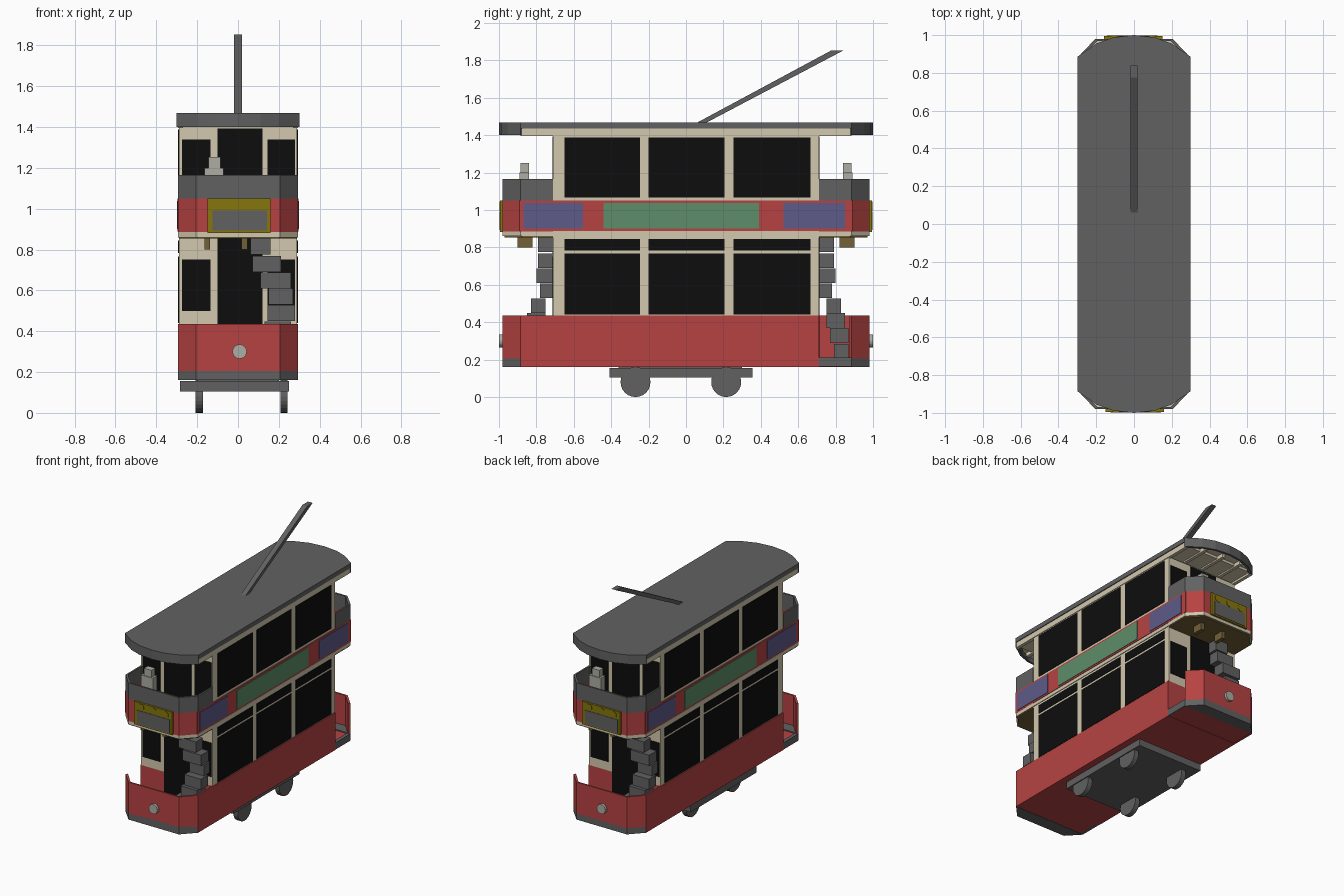
import bpy, bmesh, math
from mathutils import Matrix, Vector

if "Cube" in bpy.data.objects:
    bpy.data.objects.remove(bpy.data.objects["Cube"])


def material(name, r, g, b):
    m = bpy.data.materials.new(name)
    m.use_nodes = True
    m.diffuse_color = (r, g, b, 1)
    m.node_tree.nodes["Principled BSDF"].inputs["Base Color"].default_value = (r, g, b, 1)
    return m


GREY = material("slate_grey", .12, .12, .12)
RED = material("tram_red", .47, .055, .055)
CREAM = material("cream", .65, .58, .42)
BLACK = material("window_black", .004, .004, .004)
BLUE = material("poster_blue", .11, .105, .25)
GREEN = material("poster_green", .11, .27, .14)
GOLD = material("dark_gold", .24, .18, .004)
PALE = material("pale_grey", .42, .42, .37)
BROWN = material("wood_brown", .17, .12, .04)

HALF_TURN = Matrix.Rotation(math.pi, 4, 'Z')
W, END = .295, .71


def finish(name, bm, mat, turn):
    bmesh.ops.recalc_face_normals(bm, faces=bm.faces)
    if turn:
        bm.transform(HALF_TURN)
    mesh = bpy.data.meshes.new(name)
    bm.to_mesh(mesh)
    bm.free()
    mesh.materials.append(mat)
    obj = bpy.data.objects.new(name, mesh)
    bpy.context.collection.objects.link(obj)
    return obj


def prism(name, outline, lo, hi, mat, turn=False, axis='Z'):
    """Extrude an outline along z, or a (y, z) outline along x."""
    bm = bmesh.new()
    place = (lambda a, b: (a, b, lo)) if axis == 'Z' else (lambda a, b: (lo, a, b))
    face = bm.faces.new([bm.verts.new(place(a, b)) for a, b in outline])
    new = bmesh.ops.extrude_face_region(bm, geom=[face])["geom"]
    step = Vector((0, 0, hi - lo)) if axis == 'Z' else Vector((hi - lo, 0, 0))
    bmesh.ops.translate(bm, vec=step, verts=[v for v in new if isinstance(v, bmesh.types.BMVert)])
    return finish(name, bm, mat, turn)


def box(name, x, y, z, mat, turn=False):
    return prism(name, [(x[0], y[0]), (x[1], y[0]), (x[1], y[1]), (x[0], y[1])],
                 z[0], z[1], mat, turn)


def disc(name, centre, radius, depth, axis, mat, turn=False, sides=24):
    bm = bmesh.new()
    bmesh.ops.create_cone(bm, cap_ends=True, segments=sides, radius1=radius,
                          radius2=radius, depth=depth)
    bm.transform(Matrix.Translation(centre) @ Matrix.Rotation(math.pi / 2, 4, axis))
    return finish(name, bm, mat, turn)


def wall(name, path, t, z0, z1, mat, turn=False):
    """Thin wall along a front path, thickened inwards."""
    inner = [(x * (1 - t / W), y + (t if y < -.8 else 0)) for x, y in path]
    return prism(name, path + inner[::-1], z0, z1, mat, turn)


# Shared plan outlines
nose = [(-W, -.885), (-.205, -.98), (.205, -.98), (W, -.885)]
plan = nose + [(-x, -y) for x, y in nose]
arc = [(-.3, -.885), (-.2, -.955), (-.11, -.988), (0, -1), (.11, -.988), (.2, -.955), (.3, -.885)]
roof_plan = arc + [(-x, -y) for x, y in arc]

# Main body
box("lower_panel", (-W, W), (-END, END), (.16, .435), RED)
box("lower_saloon", (-.29, .29), (-END, END), (.435, .86), CREAM)
prism("upper_deck_floor", plan, .86, .885, CREAM)
box("upper_saloon", (-.29, .29), (-END, END), (.885, 1.4), CREAM)
box("platform_floor", (-.285, .285), (-.885, .885), (.162, .205), RED)

# Roof with cream cornice
prism("roof", roof_plan, 1.435, 1.468, GREY)
box("cornice", (-.293, .293), (-.885, .885), (1.41, 1.436), CREAM)
for s in (-1, 1):
    box("cornice_rail", sorted((s * .27, s * .295)), (-.885, .885), (1.395, 1.434), CREAM)

# Side windows, waist band and posters
bays = [(-.65, -.245), (-.2, .205), (.255, .665)]
for turn in (False, True):
    sign = -1 if turn else 1
    for bay in bays:
        y = sorted(sign * v for v in bay)
        for z in ((.44, .767), (.782, .845), (1.068, 1.388)):
            box("side_window", (.288, .293), y, z, BLACK, turn)
    box("waist_band", (.285, .2955), (-.89, .89), (.888, 1.05), RED, turn)
    for y, mat in (((-.87, -.55), BLUE), ((-.44, .39), GREEN), ((.52, .85), BLUE)):
        box("side_poster", (.29, .299), y, (.9, 1.037), mat, turn)

# Each end is the same assembly turned half way round
steps = [
    (.05, .16, -.87, -.79, .205), (.09, .21, -.87, -.77, .29), (.13, .26, -.85, -.75, .37),
    (.145, .28, -.83, -.75, .45), (.15, .27, -.78, -.71, .53), (.11, .26, -.8, -.715, .61),
    (.07, .21, -.79, -.71, .69), (.06, .16, -.79, -.71, .775)]
for turn in (False, True):
    # Bulkhead doors and windows
    door = (-.1, .12)
    box("lower_door", door, (-.715, -.705), (.21, .855), BLACK, turn)
    box("upper_door", door, (-.715, -.705), (.89, 1.392), BLACK, turn)
    for x in ((-.275, -.135), (.145, .28)):
        box("lower_end_window", x, (-.714, -.705), (.5, .75), BLACK, turn)
        box("upper_end_window", x, (-.714, -.705), (1.0, 1.34), BLACK, turn)

    # Platform dash, closed on the stair side and open on the other
    wall("dash", nose + [(W, -END)], .012, .205, .435, RED, turn)
    box("dash_skirt", (.28, W), (-.885, -END), (.16, .21), RED, turn)
    prism("bumper", nose, .16, .213, GREY, turn)
    box("entry_step", (-W, -.27), (-.885, -END), (.162, .212), GREY, turn)
    disc("headlamp", (.008, -.985, .3), .035, .028, 'X', PALE, turn)

    # Balcony
    sides = [(-W, -END)] + nose + [(W, -END)]
    wall("balcony_panel", sides, .012, .885, 1.05, RED, turn)
    wall("balcony_parapet", sides, .012, 1.05, 1.165, GREY, turn)
    prism("balcony_underside", [(x * .98, y * .99) for x, y in nose] +
          [(.289, -END), (-.289, -END)], .853, .861, BROWN, turn)
    for x in (-.15, .032):
        box("balcony_bracket", (x - .014, x + .014), (-.9, -.82), (.8, .855), BROWN, turn)

    # Destination box with three lamps
    box("destination_box", (-.15, .16), (-.994, -.97), (.882, 1.05), GOLD, turn)
    box("destination_blind", (-.125, .142), (-.997, -.99), (.892, .992), GREY, turn)
    for x in (-.095, .005, .105):
        disc("destination_lamp", (x, -.993, 1.02), .026, .008, 'X', GOLD, turn, 16)

    # Balcony seat post
    box("balcony_seat", (-.165, -.07), (-.89, -.84), (.885, 1.2), PALE, turn)
    box("balcony_seat_back", (-.145, -.085), (-.885, -.84), (1.2, 1.252), PALE, turn)

    # Winding stair
    for x0, x1, y0, y1, z in steps:
        box("stair_step", (x0, x1), (y0, y1), (z, z + .078), GREY, turn)

    # Canopy edge and ribs
    wall("canopy_edge", arc, .015, 1.4, 1.437, GREY, turn)
    for x in (-.15, 0, .15):
        box("canopy_rib", (x - .012, x + .012), (-.94, -END), (1.4, 1.434), CREAM, turn)
    prism("canopy_ceiling", [(x * .95, y * .98) for x, y in arc], 1.428, 1.434, CREAM, turn)

# Truck and wheels
box("truck_frame", (-.285, .25), (-.41, .355), (.105, .155), GREY)
box("truck_mount", (-.2, .2), (-.36, .3), (.15, .165), GREY)
for x in (-.19, .225):
    for y in (-.27, .215):
        disc("wheel", (x, y, .08), .08, .036, 'Y', GREY)

# Trolley pole
prism("trolley_pole", [(.05, 1.462), (.1, 1.462), (.84, 1.852), (.775, 1.852)],
      -.019, .019, GREY, axis='X')
